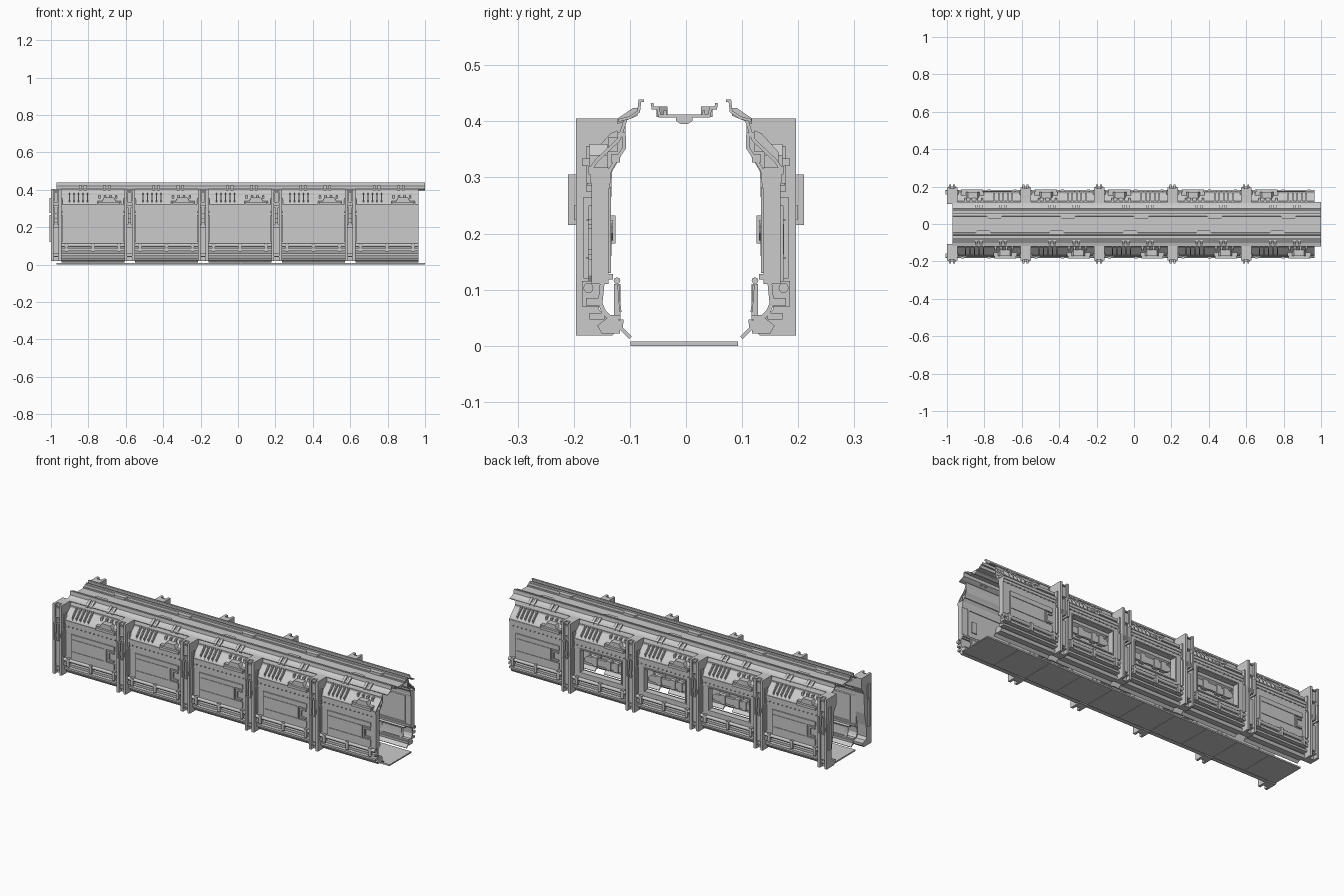
import bpy, bmesh, math
from mathutils import Vector

if "Cube" in bpy.data.objects:
    bpy.data.objects.remove(bpy.data.objects["Cube"])

PITCH, HALF = 0.393, 0.169
parts = {}


def mesh(name):
    return parts.setdefault(name, bmesh.new())


def prism(name, prof, u0, u1, f):
    """Extrude a (y, z) polygon from u0 to u1; f maps (u, y, z) to world."""
    bm = mesh(name)
    a = [bm.verts.new(f(u0, y, z)) for y, z in prof]
    b = [bm.verts.new(f(u1, y, z)) for y, z in prof]
    n = len(prof)
    bm.faces.new(a)
    bm.faces.new(b[::-1])
    for i in range(n):
        bm.faces.new((a[i], b[i], b[(i + 1) % n], a[(i + 1) % n]))


def box(name, u0, u1, y0, y1, z0, z1, f):
    prism(name, [(y0, z0), (y1, z0), (y1, z1), (y0, z1)], u0, u1, f)


def plate(name, outline, y0, y1, f):
    """Extrude a (u, z) polygon through y0..y1."""
    prism(name, outline, y0, y1, lambda d, u, z: f(u, d, z))


def strip(name, pts, t, u0, u1, f):
    """Folded sheet of thickness t along an open (y, z) path."""
    p = [Vector(q) for q in pts]
    off = []
    for i in range(len(p)):
        ds = [(p[j + 1] - p[j]).normalized() for j in (i - 1, i) if 0 <= j < len(p) - 1]
        ns = [Vector((-d.y, d.x)) for d in ds]
        m = sum(ns, Vector((0, 0))).normalized()
        off.append(p[i] + m * t / max(0.5, m.dot(ns[0])))
    prism(name, [tuple(q) for q in p + off[::-1]], u0, u1, f)


def tube(name, y, z, r, u0, u1, f, n=12):
    prism(name, [(y + r * math.cos(2 * math.pi * i / n), z + r * math.sin(2 * math.pi * i / n))
                 for i in range(n)], u0, u1, f)


def frame(s, c):
    """Local wall frame: u along the wall, y outward; the two sides are half turns."""
    return lambda u, y, z: (c - s * u, s * y, z)


def world(u, y, z):
    return (u, y - 0.003, z)


# Section profiles (outward y, z)
RIB = [(.196, .018), (.196, .405), (.108, .405), (.108, .352), (.132, .31), (.135, .2),
       (.15, .13), (.155, .065), (.143, .05), (.116, .045), (.118, .03), (.132, .018)]
UPPER = [(.105, .402), (.112, .38), (.118, .365), (.157, .328), (.164, .318), (.164, .29)]
INNER_TOP = [(.107, .375), (.107, .352), (.133, .312), (.136, .28)]
LOWER = [(.152, .125), (.157, .075), (.15, .058), (.138, .047), (.117, .047)]
SILL = [(.117, .047), (.119, .03), (.101, .012)]
EDGE = [(.073, .434), (.078, .434), (.080, .416), (.098, .404), (.118, .399)]


def rib(s, c):
    f = frame(s, c)
    for a in (-.0275, .0135):
        prism("rib_flanges", RIB, a, a + .014, f)
    prism("rib_webs", [(min(y, .172), z) for y, z in RIB], -.0135, .0135, f)
    for a in (-.016, .006):
        box("rib_brackets", a, a + .01, .165, .21, .215, .305, f)
    box("rib_clamps", -.02, .02, .17, .2, .225, .25, f)
    box("rib_clamps", -.011, .011, .17, .19, .335, .385, f)
    box("rib_clamps", -.013, .013, .17, .184, .27, .315, f)
    box("rib_clamps", -.013, .013, .17, .186, .06, .2, f)
    for z in (.04, .33, .39):
        box("rib_clamps", -.014, .014, .17, .19, z, z + .007, f)
    for a in (-.034, .0275):
        box("rib_side_rails", a, a + .0065, .164, .183, .12, .265, f)
        box("rib_side_rails", a, a + .0065, .158, .178, .275, .355, f)


def slope(y):
    return .365 - (y - .118) * .95


def bay(s, c, window):
    f = frame(s, c)
    h = HALF
    # Folded skins above and below the plate
    strip("upper_skins", UPPER, .006, -h, h, f)
    strip("inner_upper_skins", INNER_TOP, .006, -h, h, f)
    strip("lower_skins", LOWER, -.008, -h, h, f)
    strip("sills", SILL, -.006, -h, h, f)
    # Side plate, solid or with a window
    y0, y1 = .138, .168
    if window:
        box("window_frames", -h, -.125, y0, y1, .11, .318, f)
        box("window_frames", .125, h, y0, y1, .11, .318, f)
        box("window_frames", -.125, .125, y0, y1, .265, .318, f)
        box("window_frames", -.125, .125, y0, y1, .11, .14, f)
        for z in (.134, .265):
            box("window_trim", -.13, .13, y1, y1 + .005, z, z + .006, f)
        for a in (-.131, .125):
            box("window_trim", a, a + .006, y1, y1 + .005, .134, .271, f)
    else:
        box("side_plates", -h, h, y0, y1, .11, .318, f)
        # Door leaf with notched handle recess
        plate("door_leaves", [(-.128, .11), (.128, .11), (.138, .125), (.138, .155), (.088, .155),
                              (.088, .225), (.138, .225), (.138, .25), (-.128, .25)], y1, y1 + .006, f)
        plate("door_handles", [(.098, .163), (.135, .163), (.135, .172), (.107, .172), (.107, .208),
                               (.135, .208), (.135, .217), (.098, .217)], y1, y1 + .007, f)
        box("door_ribs", -.12, .08, y1 + .006, y1 + .009, .155, .158, f)
        box("door_ribs", -.12, .08, y1 + .006, y1 + .009, .222, .225, f)
        # Interior panel relief
        for z in (.13, .275):
            box("inner_trim", -.135, .135, y0 - .004, y0, z, z + .008, f)
        for a in (-.135, .127):
            box("inner_trim", a, a + .008, y0 - .004, y0, .138, .275, f)
        box("inner_trim", .08, .11, y0 - .005, y0, .16, .22, f)
    box("plate_headers", -h, h, y1, y1 + .006, .305, .32, f)
    for i in range(12):
        u = -.143 + i * .026
        box("rivets", u - .002, u + .002, y1, y1 + .008, .286, .29, f)
    # Pipe and long rails under the plate
    tube("lower_pipes", .174, .103, .009, -h, h, f)
    box("lower_rails", -h, h, .155, .178, .072, .085, f)
    box("lower_rails", -h, h, .145, .172, .047, .058, f)
    prism("lower_rails", [(.118, .022), (.15, .022), (.158, .036), (.14, .05), (.118, .046)], -h, h, f)
    for u in (-.14, 0, .14):
        box("pipe_clips", u - .008, u + .008, .15, .185, .07, .115, f)
    # Slanted fins and stepped housing on the slope
    for i in range(5):
        u = -.128 + i * .024
        prism("slope_fins", [(.122, slope(.122)), (.122, .384), (.135, .378), (.165, .345), (.166, .32)],
              u, u + .006, f)
    plate("slope_housings", [(.025, .318), (.15, .318), (.15, .34), (.122, .34), (.112, .36),
                             (.06, .36), (.05, .34), (.025, .34)], .14, .172, f)
    box("slope_housings", .03, .145, .166, .185, .32, .334, f)
    box("slope_ledges", -h, h, .108, .122, .372, .38, f)
    for i in range(4):
        u = .03 + i * .03
        box("slope_studs", u, u + .01, .122, .138, .345, .372, f)
    # Interior handrail
    strip("handrails", [(.118, .06), (.121, .085), (.122, .108)], .003, -h * .8, h * .8, f)
    tube("handrails", .123, .116, .006, -h * .85, h * .85, f, 8)
    for u in (-.12, 0, .12):
        box("handrail_posts", u - .006, u + .006, .117, .128, .046, .11, f)
    # Interior machinery opposite the windows
    tube("inner_conduits", .143, .295, .01, -h, h, f, 8)
    box("inner_conduits", -h, h, .118, .134, .327, .341, f)
    box("inner_conduits", -h, h, .13, .15, .118, .128, f)
    if window or (s < 0 and abs(c) < .7):
        plate("inner_machinery", [(-.12, .2), (-.105, .188), (.105, .188), (.12, .2), (.12, .212),
                                  (.105, .224), (-.105, .224), (-.12, .212)], .13, .144, f)
        for u in (-.07, .015, .06):
            box("inner_machinery", u, u + .03, .126, .148, .182, .232, f)


# Ribs and bays: five per side, the middle three at the back have windows
for k in range(5):
    for s in (-1, 1):
        rib(s, -.9725 + k * PITCH)
        bay(s, -.776 + k * PITCH, s > 0 and k in (1, 2, 3))

# Roof edge hooks with clips
for s in (-1, 1):
    f = lambda u, y, z, s=s: (u, s * y - .002, z)
    strip("roof_edges", EDGE, .005, -.97, 1, f)
    for k in range(5):
        c = -.776 + k * PITCH
        for u in (c - .075, c + .055):
            for d in (0, .026):
                prism("roof_clips", [(.084, .41), (.084, .424), (.092, .424), (.12, .405), (.12, .395)],
                      u + d, u + d + .014, f)

# Ceiling channel, lamp strip and trapezoid brackets
CEIL = [(.06, .432), (.058, .421), (.049, .421), (.046, .407)]
strip("ceiling_channel", [(-y, z) for y, z in CEIL] + CEIL[::-1], .005, -.97, 1, world)
prism("ceiling_lamp", [(-.015, .407), (-.015, .401), (-.006, .395), (.006, .395), (.015, .401), (.015, .407)],
      -.97, 1, world)
for s in (-1, 1):
    f = lambda u, y, z, s=s: (u, s * y - .003, z)
    box("ceiling_lips", -.97, 1, .032, .037, .41, .419, f)
    for k in range(5):
        c = -.776 + k * PITCH + s * .03
        bm = "ceiling_brackets"
        prism(bm, [(c - .045, .05), (c + .045, .05), (c + .032, .03), (c - .032, .03)], .408, .426,
              lambda d, u, y, s=s: (u, s * y - .003, d))

# Floor tiles with seams
box("floor_base", -.97, 1, -.094, .094, 0.0015, .0065, world)
for k in range(10):
    x = -.97 + k * .197
    box("floor_tiles", x, x + .1955, -.096, .096, 0, .008, world)

# Turn the gathered meshes into objects
for name, bm in parts.items():
    bmesh.ops.recalc_face_normals(bm, faces=bm.faces)
    me = bpy.data.meshes.new(name)
    bm.to_mesh(me)
    bm.free()
    ob = bpy.data.objects.new(name, me)
    bpy.context.collection.objects.link(ob)
    if name in ("lower_pipes", "handrails", "inner_conduits"):
        bpy.context.view_layer.objects.active = ob
        ob.select_set(True)
        bpy.ops.object.shade_smooth_by_angle(angle=math.radians(50))
        ob.select_set(False)
